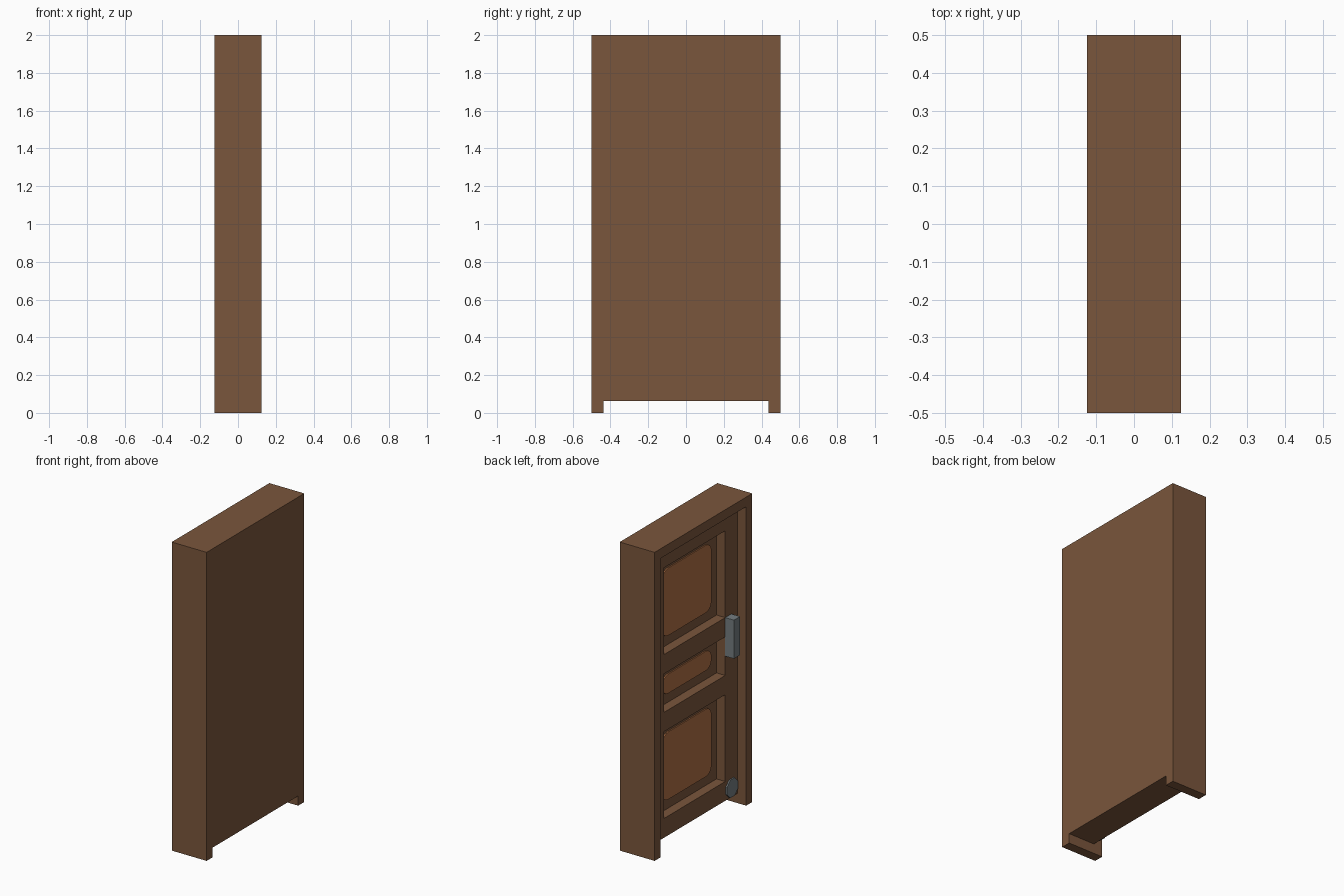
import bpy
import bmesh
import math
from mathutils import Matrix

cube = bpy.data.objects.get("Cube")
if cube:
    bpy.data.objects.remove(cube, do_unlink=True)

U = 1 / 16  # the whole door is laid out on this module


def material(name, rgb):
    mat = bpy.data.materials.new(name)
    mat.use_nodes = True
    colour = (*rgb, 1)
    mat.diffuse_color = colour
    mat.node_tree.nodes["Principled BSDF"].inputs["Base Color"].default_value = colour
    return mat


wood = material("brown_wood", (0.195, 0.093, 0.045))
panel_wood = material("orange_wood", (0.43, 0.16, 0.058))
metal = material("grey_metal", (0.178, 0.205, 0.216))


def finish(name, bm, mat):
    mesh = bpy.data.meshes.new(name)
    bm.to_mesh(mesh)
    bm.free()
    mesh.materials.append(mat)
    obj = bpy.data.objects.new(name, mesh)
    bpy.context.collection.objects.link(obj)
    return obj


def box(name, x, y, z, mat, corner=0):
    """Box from (min, max) ranges; corner rounds the edges running along x."""
    bm = bmesh.new()
    bmesh.ops.create_cube(bm, size=1)
    for v in bm.verts:
        v.co = [r[0] if c < 0 else r[1] for c, r in zip(v.co, (x, y, z))]
    if corner:
        edges = [e for e in bm.edges if abs(e.verts[0].co.x - e.verts[1].co.x) > 1e-5]
        bmesh.ops.bevel(bm, geom=edges, offset=corner, segments=4,
                        profile=0.5, affect='EDGES')
    return finish(name, bm, mat)


full_depth = (-2 * U, 2 * U)
leaf_face = (-U, 0)

# Outer frame: two jambs that reach the ground and a header between them
for side, name in ((1, "back_jamb"), (-1, "front_jamb")):
    box(name, full_depth, sorted((side * 7 * U, side * 8 * U)), (0, 2), wood)
box("header", full_depth, (-7 * U, 7 * U), (2 - U, 2), wood)

# Door leaf: solid backing board, stiles and rails
box("leaf_backing", (0, 2 * U), (-7 * U, 7 * U), (U, 2 - U), wood)
for side, name in ((1, "back_stile"), (-1, "front_stile")):
    box(name, leaf_face, sorted((side * 5 * U, side * 7 * U)), (U, 2 - U), wood)

rails = {"bottom_rail": (1, 3), "lower_rail": (12, 14),
         "upper_rail": (18, 20), "top_rail": (29, 31)}
for name, (low, high) in rails.items():
    box(name, leaf_face, (-5 * U, 5 * U), (low * U, high * U), wood)

# Rounded plates centred in the recesses between neighbouring rails
levels = list(rails.values())
for name, below, above in zip(("bottom_panel", "middle_panel", "top_panel"),
                              levels, levels[1:]):
    box(name, (-0.008, 0), (-4 * U, 4 * U),
        ((below[1] + 1) * U, (above[0] - 1) * U), panel_wood, corner=0.055)

# Upright pull handle on the front stile
box("handle", (-2 * U, -U), (-6 * U, -5 * U), (1, 1.25), metal)

# Eight-sided metal disc near the foot of the front stile
bm = bmesh.new()
bmesh.ops.create_cone(bm, cap_ends=True, segments=8, radius1=U, radius2=U, depth=0.009,
                      matrix=Matrix.Translation((-U - 0.0045, -6 * U, 2 * U))
                      @ Matrix.Rotation(math.pi / 2, 4, 'Y')
                      @ Matrix.Rotation(math.pi / 8, 4, 'Z'))
finish("foot_disc", bm, metal)
